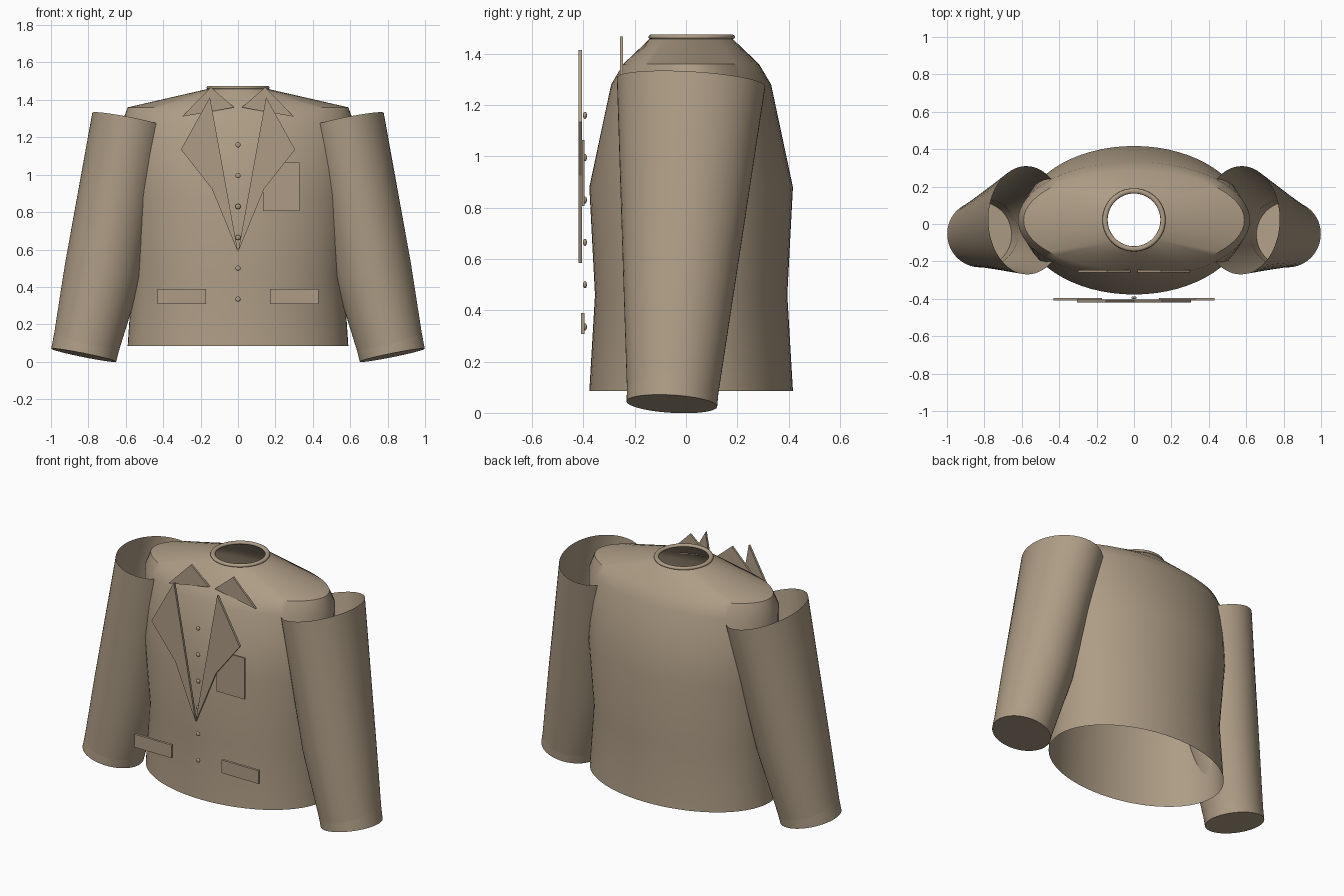
import bpy, bmesh, math
from mathutils import Vector

cube = bpy.data.objects.get("Cube")
if cube:
    bpy.data.objects.remove(cube, do_unlink=True)

tan = bpy.data.materials.new("tan cloth")
tan.use_nodes = True
colour = (0.42, 0.335, 0.235, 1)
tan.diffuse_color = colour
bsdf = next(n for n in tan.node_tree.nodes if n.type == 'BSDF_PRINCIPLED')
bsdf.inputs["Base Color"].default_value = colour


def finish(name, bm, smooth=None):
    mesh = bpy.data.meshes.new(name)
    bm.to_mesh(mesh)
    bm.free()
    mesh.materials.append(tan)
    obj = bpy.data.objects.new(name, mesh)
    bpy.context.collection.objects.link(obj)
    if smooth:
        bpy.ops.object.select_all(action='DESELECT')
        obj.select_set(True)
        bpy.context.view_layer.objects.active = obj
        bpy.ops.object.shade_smooth_by_angle(angle=math.radians(smooth))
    return obj


def loft(name, rings, cap_last=False, smooth=40, n=64):
    """Skin a list of rings, each (centre, x radius vector, y radius vector)."""
    bm = bmesh.new()
    loops = []
    for c, u, v in rings:
        angles = [2 * math.pi * i / n for i in range(n)]
        loops.append([bm.verts.new(c + u * math.cos(a) + v * math.sin(a)) for a in angles])
    for low, high in zip(loops, loops[1:]):
        for i in range(n):
            j = (i + 1) % n
            bm.faces.new((low[i], low[j], high[j], high[i]))
    if cap_last:
        bm.faces.new(loops[-1])
        bmesh.ops.recalc_face_normals(bm, faces=bm.faces)
    return finish(name, bm, smooth)


def plate(name, outline, y_front, y_back):
    """Flat panel with an (x, z) outline, extruded backwards."""
    bm = bmesh.new()
    face = bm.faces.new([bm.verts.new((x, y_front, z)) for x, z in outline])
    out = bmesh.ops.extrude_face_region(bm, geom=[face])
    moved = [v for v in out["geom"] if isinstance(v, bmesh.types.BMVert)]
    bmesh.ops.translate(bm, verts=moved, vec=(0, y_back - y_front, 0))
    bmesh.ops.recalc_face_normals(bm, faces=bm.faces)
    return finish(name, bm)


def box_outline(x0, x1, z0, z1):
    return [(x0, z0), (x1, z0), (x1, z1), (x0, z1)]


# Jacket body: height, half width, half depth
profile = [(0.085, 0.59, 0.397), (0.46, 0.565, 0.375), (0.88, 0.60, 0.397),
           (1.28, 0.62, 0.312), (1.36, 0.59, 0.265), (1.46, 0.155, 0.16)]
loft("jacket_body", [(Vector((0, 0.02, z)), Vector((rx, 0, 0)), Vector((0, ry, 0)))
                     for z, rx, ry in profile])

# Neck band
bm = bmesh.new()
steps, sides = 48, 10
grid = []
for i in range(steps):
    a = 2 * math.pi * i / steps
    grid.append([])
    for k in range(sides):
        b = 2 * math.pi * k / sides
        r = 0.155 + 0.014 * math.cos(b)
        grid[-1].append(bm.verts.new((r * math.cos(a), 0.022 + r * math.sin(a),
                                      1.466 + 0.010 * math.sin(b))))
for i in range(steps):
    p, q = grid[i], grid[(i + 1) % steps]
    for k in range(sides):
        m = (k + 1) % sides
        bm.faces.new((p[k], q[k], q[m], p[m]))
finish("neck_band", bm, 60)

# Sleeves and cuffs: tapered tubes, open at the shoulder, closed at the wrist
for side, s in (("left", 1), ("right", -1)):
    top = Vector((s * 0.573, 0.02, 1.29))
    wrist = Vector((s * 0.825, -0.055, 0.035))
    axis = (wrist - top).normalized()
    across = Vector((0, 1, 0)).cross(axis).normalized()
    depth = axis.cross(across)

    def ring(t, rx, ry, shift=0):
        return (top.lerp(wrist, t) + Vector((s * shift, 0, 0)), across * rx, depth * ry)

    loft(side + "_sleeve", [ring(0, 0.21, 0.29), ring(0.64, 0.208, 0.216, -0.014),
                            ring(1, 0.174, 0.174)], True)
    loft(side + "_cuff", [ring(0.9, 0.181, 0.181, -0.003), ring(1, 0.177, 0.177)], True)

    # Lapel and collar point
    lapel = [(0.15, 1.415), (0.305, 1.135), (0.14, 0.925), (0, 0.585)]
    plate(side + "_lapel", [(s * x, z) for x, z in lapel], -0.42, -0.405)
    point = [(0.145, 1.467), (0.02, 1.36), (0.30, 1.31)]
    plate(side + "_collar_point", [(s * x, z) for x, z in point], -0.258, -0.245)

    # Hip pocket flap
    plate(side + "_pocket_flap", box_outline(s * 0.172, s * 0.43, 0.308, 0.39), -0.41, -0.395)

# Chest pocket
plate("chest_pocket", box_outline(0.135, 0.328, 0.807, 1.065), -0.405, -0.395)

# Buttons
for i in range(6):
    bm = bmesh.new()
    bmesh.ops.create_uvsphere(bm, u_segments=16, v_segments=10, radius=0.014)
    bmesh.ops.scale(bm, verts=bm.verts, vec=(1, 0.55, 1))
    bmesh.ops.translate(bm, verts=bm.verts, vec=(0, -0.394, 0.335 + 0.165 * i))
    finish("button_%d" % (i + 1), bm, 60)
